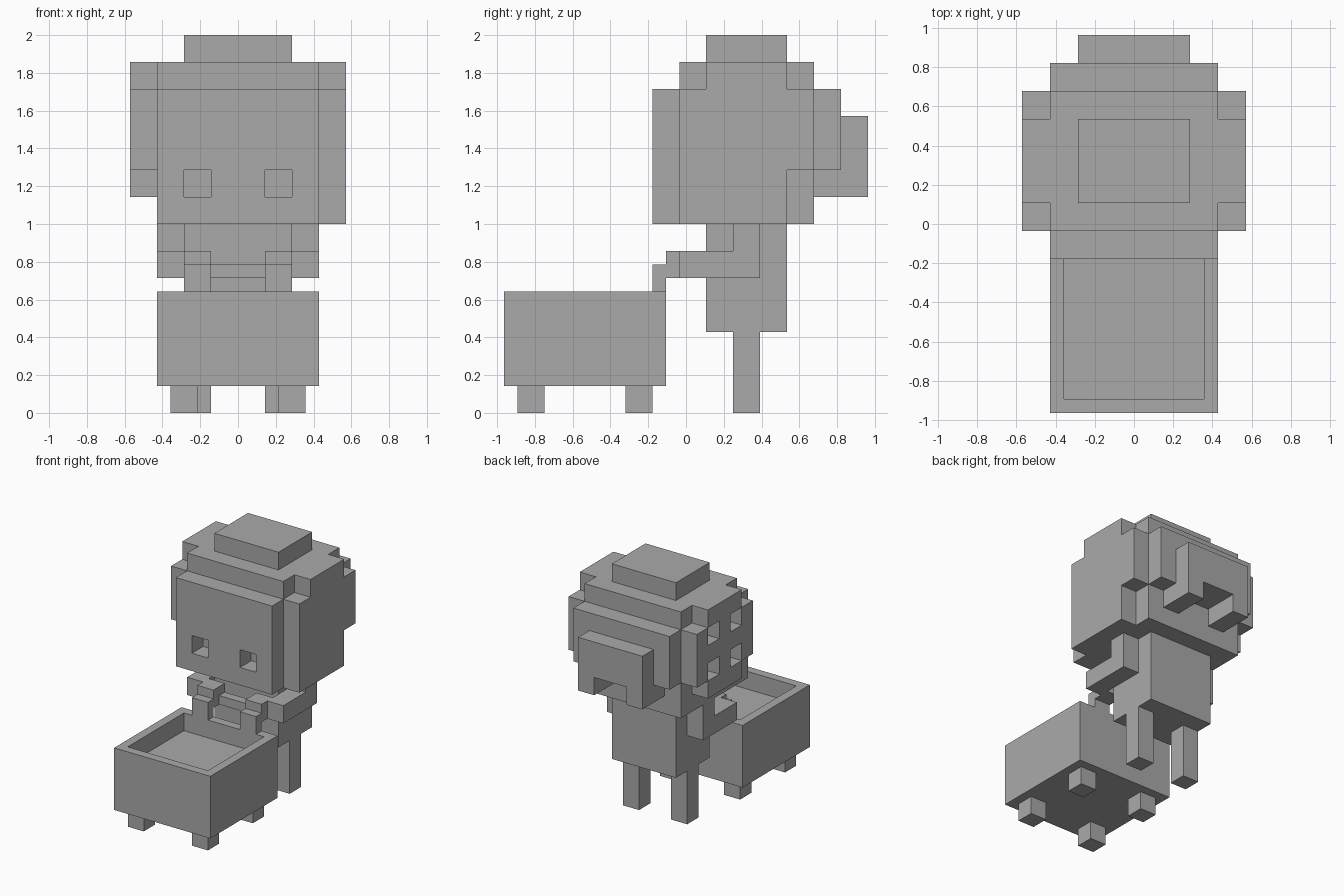
import bpy
import bmesh
from mathutils import Vector

cube = bpy.data.objects.get("Cube")
if cube:
    bpy.data.objects.remove(cube, do_unlink=True)

U = 1 / 7  # one block

grey = bpy.data.materials.new("plain grey")
grey.use_nodes = True
colour = (0.4, 0.4, 0.4, 1)
grey.diffuse_color = colour
grey.node_tree.nodes["Principled BSDF"].inputs["Base Color"].default_value = colour


def part(name, *boxes):
    """Make one object from boxes given as (x range, y range, z range) in blocks."""
    bm = bmesh.new()
    for box in boxes:
        lo, hi = (Vector(c) * U for c in zip(*box))
        verts = bmesh.ops.create_cube(bm, size=1)["verts"]
        for v in verts:
            v.co = (lo + hi) / 2 + v.co * (hi - lo)
    mesh = bpy.data.meshes.new(name)
    bm.to_mesh(mesh)
    bm.free()
    mesh.materials.append(grey)
    obj = bpy.data.objects.new(name, mesh)
    bpy.context.collection.objects.link(obj)
    return obj


def pair(name, *boxes):
    """Make a left part and its mirrored right twin."""
    part("left_" + name, *boxes)
    part("right_" + name, *[((-x[1], -x[0]), y, z) for x, y, z in boxes])


# Cart: floor, open walls and feet
part("cart_floor", ((-2.5, 2.5), (-6.25, -1.25), (1, 3.5)))
for name, y in (("front", (-6.75, -6.25)), ("back", (-1.25, -0.75))):
    part("cart_" + name + "_wall", ((-3, 3), y, (1, 4.5)))
pair("cart_wall", ((2.5, 3), (-6.25, -1.25), (1, 4.5)))
pair("cart_front_foot", ((1.5, 2.5), (-6.25, -5.25), (0, 1)))
pair("cart_back_foot", ((1.5, 2.5), (-2.25, -1.25), (0, 1)))

# Push handle with stepped brackets
part("handle_bar", ((-2.5, 2.5), (-0.25, 0.25), (5, 5.5)))
pair("handle_bracket",
     ((1, 2), (-1.25, -0.75), (4.5, 5.5)),
     ((1, 2), (-0.75, 0.25), (5, 6)))

# Body, legs and bent arms
part("body", ((-2, 2), (0.75, 3.75), (3, 7)))
pair("leg", ((1, 2), (1.75, 2.75), (0, 3)))
pair("arm",
     ((2, 3), (1.75, 2.75), (5, 7)),
     ((2, 3), (-0.25, 1.75), (5, 6)))

# Head core, crown and face with recessed eyes
part("head", ((-3, 3), (-0.25, 4.75), (7, 13)))
part("crown", ((-2, 2), (0.75, 3.75), (13, 14)))
FACE = (-1.25, -0.25)
part("face",
     ((-3, 3), FACE, (9, 12)),
     ((-3, 3), FACE, (7, 8)),
     *[(x, FACE, (8, 9)) for x in ((-3, -2), (-1, 1), (2, 3))])

# Solid panel on the left of the head
SIDE = (3, 4)
part("left_head_panel",
     (SIDE, (-0.25, 3.75), (7, 12)),
     (SIDE, (3.75, 4.75), (9, 12)),
     (SIDE, (0.75, 3.75), (12, 13)))

# Round pierced panel on the right of the head
SIDE = (-4, -3)
part("right_head_panel",
     *[(SIDE, (0.75, 3.75), (z, z + 1)) for z in (8, 12)],
     (SIDE, (-0.25, 4.75), (10, 11)),
     *[(SIDE, (y, y + 1), (z, z + 1))
       for z in (9, 11) for y in (-0.25, 1.75, 3.75)])

# Back of the head with a raised block on two prongs
part("back_panel", ((-3, 3), (4.75, 5.75), (9, 12)))
part("back_block", ((-2, 2), (5.75, 6.75), (9, 11)))
pair("back_prong", ((1, 2), (4.75, 6.75), (8, 9)))
